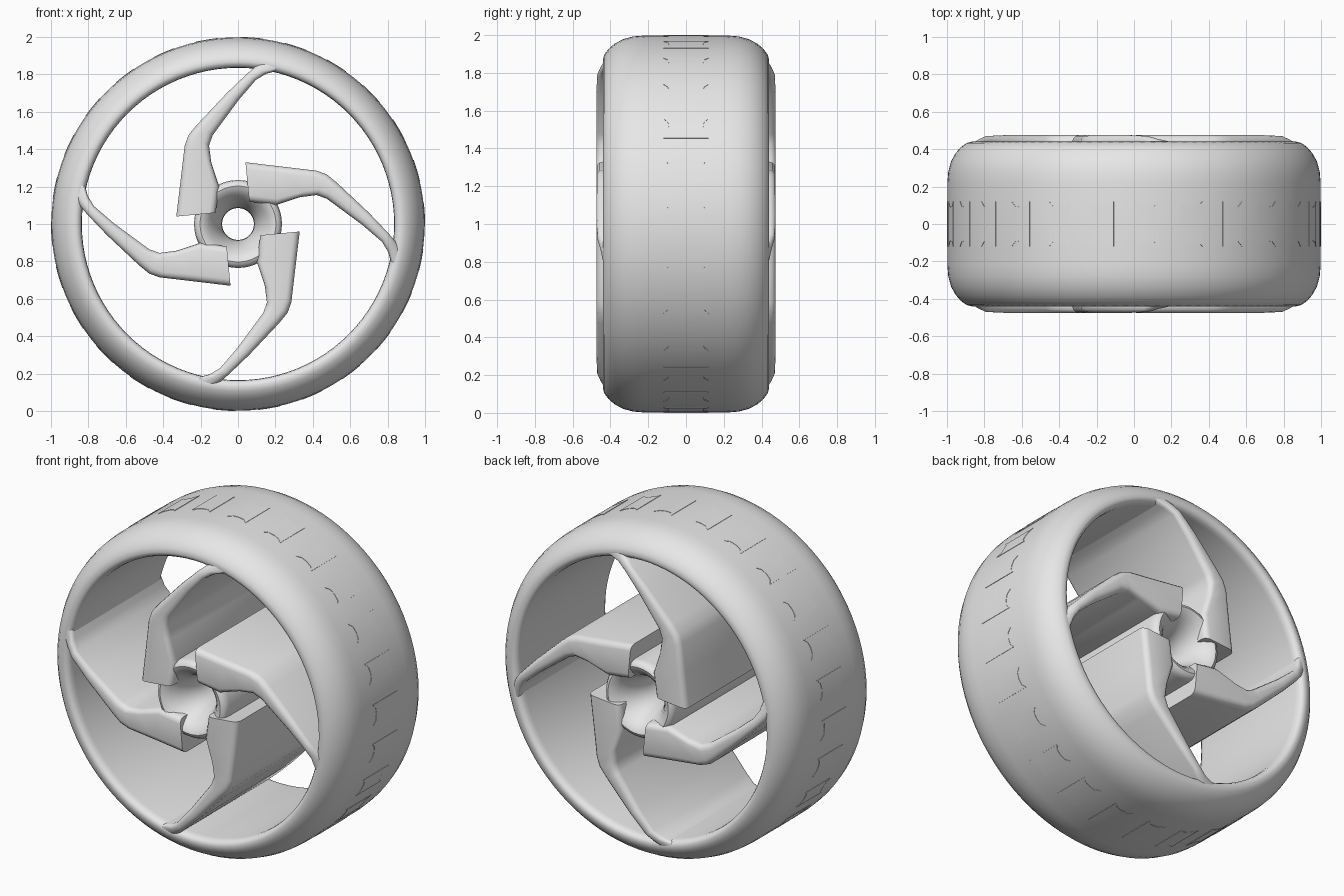
import bpy, bmesh, math
from mathutils import Vector

cube = bpy.data.objects.get("Cube")
if cube:
    bpy.data.objects.remove(cube)

grey = bpy.data.materials.new("plain grey")
grey.use_nodes = True
grey.diffuse_color = (0.8, 0.8, 0.8, 1)
grey.node_tree.nodes["Principled BSDF"].inputs["Base Color"].default_value = (0.8, 0.8, 0.8, 1)

CENTRE = Vector((0, 0, 1))


def finish(name, bm, angle=40):
    """Turn a bmesh into a named, smooth-shaded object."""
    bmesh.ops.recalc_face_normals(bm, faces=bm.faces)
    mesh = bpy.data.meshes.new(name)
    bm.to_mesh(mesh)
    bm.free()
    mesh.materials.append(grey)
    obj = bpy.data.objects.new(name, mesh)
    obj.location = CENTRE
    bpy.context.collection.objects.link(obj)
    bpy.ops.object.select_all(action="DESELECT")
    obj.select_set(True)
    bpy.context.view_layer.objects.active = obj
    bpy.ops.object.shade_smooth_by_angle(angle=math.radians(angle))
    return obj


def bridge(bm, a, b):
    """Join two closed rings of vertices with quads."""
    for i in range(len(a)):
        j = (i + 1) % len(a)
        bm.faces.new((a[i], a[j], b[j], b[i]))


def lathe(name, half_profile, segments):
    """Spin a (radius, y) profile, mirrored front to back, about the axle."""
    loop = half_profile + [(r, -y) for r, y in reversed(half_profile)]
    bm = bmesh.new()
    rings = []
    for i in range(segments):
        a = math.tau * i / segments
        rings.append([bm.verts.new((r * math.sin(a), y, r * math.cos(a))) for r, y in loop])
    for i in range(segments):
        bridge(bm, rings[i], rings[(i + 1) % segments])
    return finish(name, bm)


# Rounded tyre with a straight inner wall
lathe("tyre", [(0.998, 0.22), (0.993, 0.28), (0.978, 0.335), (0.953, 0.38), (0.925, 0.412),
               (0.895, 0.433), (0.868, 0.44), (0.849, 0.433), (0.838, 0.415), (0.835, 0.39)], 96)

# Hub with a funnel-shaped bore at both ends
lathe("hub", [(0.235, 0.415), (0.231, 0.438), (0.22, 0.455), (0.203, 0.462), (0.183, 0.455),
              (0.155, 0.428), (0.125, 0.385), (0.1, 0.325), (0.088, 0.27), (0.085, 0.22)], 48)

# Spoke stations from hub to rim: left edge, right edge, half depth
STATIONS = [
    ((-0.33, 0.04), (-0.12, 0.06), 0.475),
    ((-0.305, 0.25), (-0.1, 0.2), 0.475),
    ((-0.285, 0.42), (-0.143, 0.33), 0.475),
    ((-0.265, 0.475), (-0.155, 0.42), 0.475),
    ((-0.22, 0.53), (-0.135, 0.475), 0.475),
    ((-0.06, 0.70), (0.005, 0.665), 0.475),
    ((0.05, 0.805), (0.095, 0.77), 0.47),
    ((0.09, 0.84), (0.15, 0.803), 0.455),
    ((0.13, 0.87), (0.25, 0.83), 0.435),
]


def section(left, right, half, turn):
    """Rounded-rectangle section of a spoke, turned about the axle."""
    l, r = Vector((left[0], 0, left[1])), Vector((right[0], 0, right[1]))
    width = (r - l).length
    c = min(0.035, width * 0.4)
    points = []
    for quarter in range(4):
        sx = (1, -1, -1, 1)[quarter]
        sy = (1, 1, -1, -1)[quarter]
        for step in range(4):
            a = math.radians(90 * quarter + 30 * step)
            u = sx * (width / 2 - c) + c * math.cos(a)
            y = sy * (half - c) + c * math.sin(a)
            p = (l + r) / 2 + (r - l).normalized() * u
            x, z = p.x, p.z
            for _ in range(turn):
                x, z = z, -x
            points.append((x, y, z))
    return points


# Four curved spokes running the full depth of the wheel
for turn, side in enumerate(("top", "left", "bottom", "right")):
    bm = bmesh.new()
    rings = [[bm.verts.new(p) for p in section(*s, turn)] for s in STATIONS]
    for a, b in zip(rings, rings[1:]):
        bridge(bm, a, b)
    bm.faces.new(rings[0])
    bm.faces.new(rings[-1])
    finish(side + "_spoke", bm)

# Thin tread pads with waisted ends around the middle of the tyre
PADS = 26
OUTLINE = [(-0.5, -0.12), (-0.3, -0.095), (0, -0.09), (0.3, -0.095), (0.5, -0.12),
           (0.5, 0.12), (0.3, 0.095), (0, 0.09), (-0.3, 0.095), (-0.5, 0.12)]
bm = bmesh.new()
for i in range(PADS):
    middle = math.tau * (i + 0.3) / PADS
    rings = []
    for radius in (0.985, 1.0):
        ring = []
        for u, y in OUTLINE:
            a = middle + u * math.tau / PADS / 2
            ring.append(bm.verts.new((radius * math.sin(a), y, radius * math.cos(a))))
        rings.append(ring)
    bridge(bm, *rings)
    # Outer skin as strips so that it follows the curve
    top = rings[1]
    for k in range(4):
        bm.faces.new((top[k], top[k + 1], top[8 - k], top[9 - k]))
finish("tread_pads", bm)
